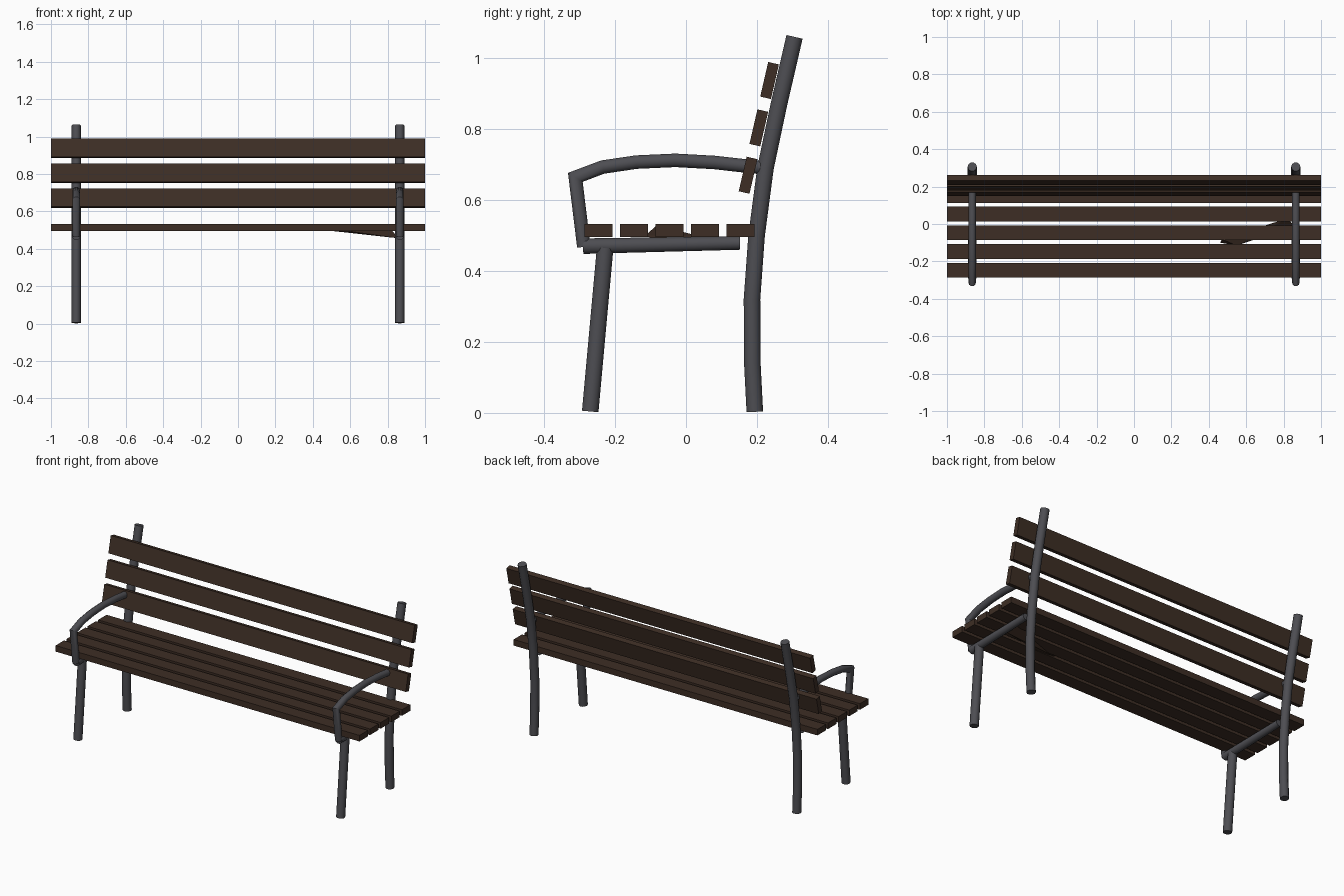
import bpy, bmesh, math
from mathutils import Vector

if "Cube" in bpy.data.objects:
    bpy.data.objects.remove(bpy.data.objects["Cube"])


def material(name, rgb):
    m = bpy.data.materials.new(name)
    m.diffuse_color = (*rgb, 1)
    m.use_nodes = True
    m.node_tree.nodes["Principled BSDF"].inputs["Base Color"].default_value = m.diffuse_color
    return m


WOOD = material("dark brown wood", (0.047, 0.027, 0.018))
METAL = material("dark grey metal", (0.075, 0.075, 0.085))


def finish(name, bm, mat, smooth=False):
    bmesh.ops.recalc_face_normals(bm, faces=bm.faces[:])
    me = bpy.data.meshes.new(name)
    bm.to_mesh(me)
    bm.free()
    me.materials.append(mat)
    ob = bpy.data.objects.new(name, me)
    bpy.context.collection.objects.link(ob)
    if smooth:
        bpy.ops.object.select_all(action='DESELECT')
        ob.select_set(True)
        bpy.context.view_layer.objects.active = ob
        bpy.ops.object.shade_smooth_by_angle(angle=math.radians(50))
    return ob


def tube(name, x, path, radii, sides=10):
    """Round bar following (y, z) points in the plane at x."""
    pts = [Vector((x, y, z)) for y, z in path]
    bm = bmesh.new()
    rings = []
    for i, p in enumerate(pts):
        a = (p - pts[i - 1]).normalized() if i else Vector()
        b = (pts[i + 1] - p).normalized() if i < len(pts) - 1 else Vector()
        t = (a + b).normalized()
        side = Vector((1, 0, 0))
        up = side.cross(t)
        stretch = 1 / max(0.6, t.dot(a if i else b))   # keep width at corners
        r = radii[i] if isinstance(radii, list) else radii
        rings.append([bm.verts.new(p + side * r * math.cos(k * math.tau / sides)
                                   + up * r * stretch * math.sin(k * math.tau / sides))
                      for k in range(sides)])
    for r0, r1 in zip(rings, rings[1:]):
        for k in range(sides):
            n = (k + 1) % sides
            bm.faces.new((r0[k], r0[n], r1[n], r1[k]))
    bm.faces.new(rings[0])
    bm.faces.new(rings[-1])
    return finish(name, bm, METAL, True)


def slat(name, y, z, depth, height, tilt=0.0):
    bm = bmesh.new()
    bmesh.ops.create_cube(bm, size=1)
    bmesh.ops.scale(bm, vec=(2, depth, height), verts=bm.verts)
    ob = finish(name, bm, WOOD)
    ob.location = (0, y, z)
    ob.rotation_euler.x = -tilt
    return ob


# metal frame on each side
for label, x in (("left", -0.865), ("right", 0.865)):
    tube(label + "_back_leg", x, [(0.194, 0.003), (0.187, 0.14), (0.186, 0.32), (0.199, 0.5),
                                  (0.224, 0.69), (0.262, 0.87), (0.306, 1.06)], 0.0245)
    tube(label + "_front_leg", x, [(-0.27, 0.004), (-0.228, 0.465)], 0.0245)
    tube(label + "_seat_rail", x, [(-0.29, 0.470), (0.152, 0.479)], [0.023, 0.020])
    tube(label + "_armrest", x, [(-0.288, 0.468), (-0.312, 0.664), (-0.235, 0.693),
                                 (-0.14, 0.707), (-0.03, 0.712), (0.08, 0.706),
                                 (0.16, 0.697), (0.21, 0.692)], 0.02)

# seat slats
for i in range(5):
    slat(f"seat_slat_{i + 1}", -0.247 + 0.1 * i, 0.514, 0.079, 0.036)

# tilted backrest slats
for i in range(3):
    slat(f"back_slat_{i + 1}", 0.175 + 0.0303 * i, 0.670 + 0.1335 * i, 0.031, 0.1, math.radians(13))

# thin wooden wedge under the seat
bm = bmesh.new()
for co in ((0.47, -0.082, 0.529), (0.55, -0.115, 0.5), (0.46, -0.1, 0.5),
           (0.86, -0.01, 0.456), (0.82, 0.03, 0.5)):
    bm.verts.new(co)
bmesh.ops.convex_hull(bm, input=bm.verts[:])
finish("under_seat_wedge", bm, WOOD)
